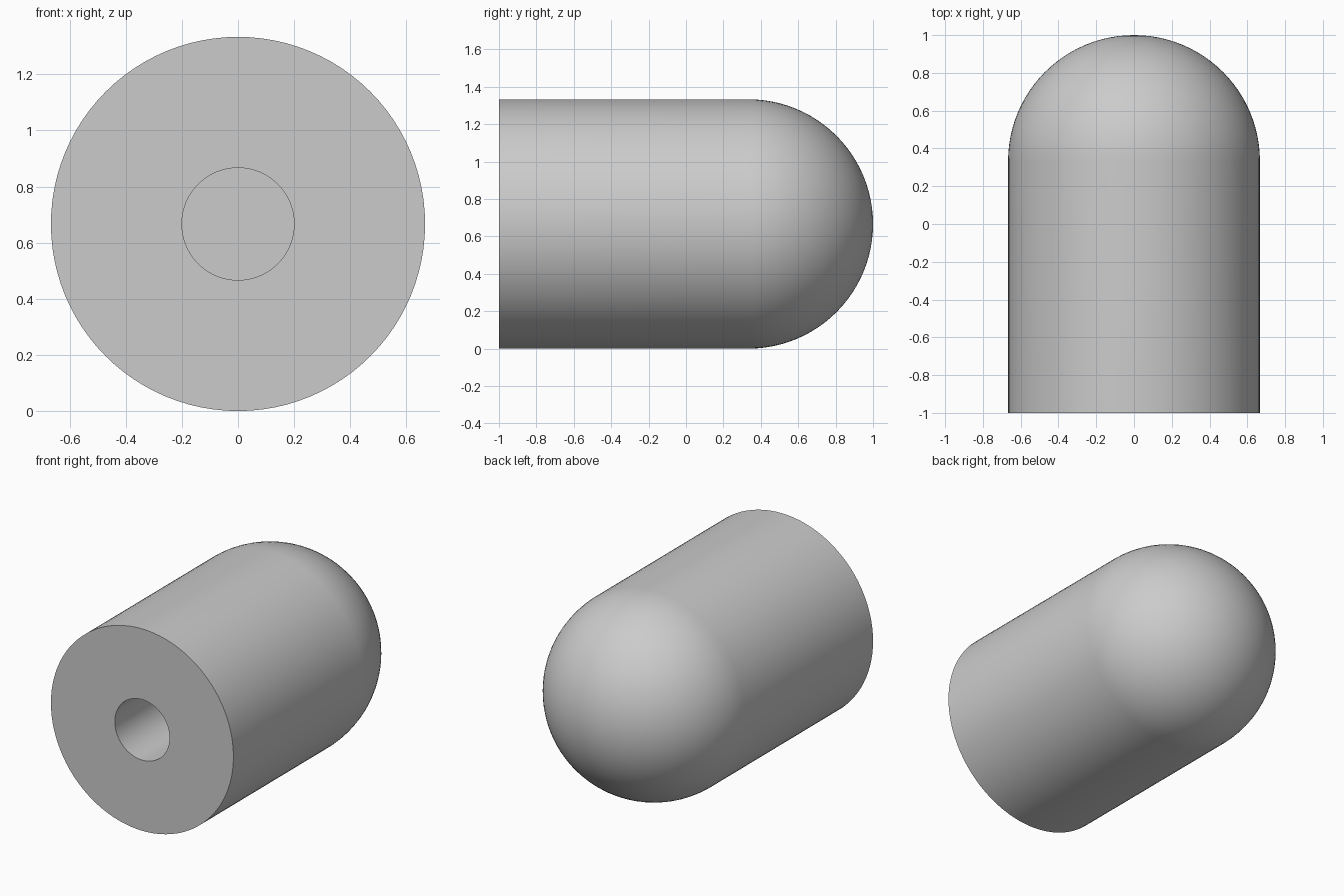
import bpy, bmesh, math
from mathutils import Vector

cube = bpy.data.objects.get("Cube")
if cube:
    bpy.data.objects.remove(cube, do_unlink=True)

R = 2 / 3          # body radius
BORE = 0.2         # hole radius
FRONT, SHOULDER = -1.0, 1 - R
BORE_END = SHOULDER
SIDES, RINGS = 96, 24

# Grey material
grey = bpy.data.materials.new("plain_grey")
grey.use_nodes = True
colour = (0.6, 0.6, 0.6, 1)
grey.diffuse_color = colour
grey.node_tree.nodes["Principled BSDF"].inputs["Base Color"].default_value = colour

# Half profile: bore floor, bore wall, front face, body wall, dome
profile = [(0, BORE_END), (BORE, BORE_END), (BORE, FRONT), (R, FRONT)]
for i in range(RINGS + 1):
    a = math.pi / 2 * i / RINGS
    r = 0 if i == RINGS else R * math.cos(a)
    profile.append((r, SHOULDER + R * math.sin(a)))

# Revolve the profile around the long axis
bm = bmesh.new()
verts = [bm.verts.new((r, y, R)) for r, y in profile]
edges = [bm.edges.new(pair) for pair in zip(verts, verts[1:])]
bmesh.ops.spin(bm, geom=verts + edges, cent=Vector((0, 0, R)), axis=Vector((0, 1, 0)),
               angle=2 * math.pi, steps=SIDES, use_duplicate=False)
bmesh.ops.remove_doubles(bm, verts=bm.verts[:], dist=1e-4)
bmesh.ops.recalc_face_normals(bm, faces=bm.faces[:])

mesh = bpy.data.meshes.new("domed_body")
bm.to_mesh(mesh)
bm.free()
mesh.materials.append(grey)
body = bpy.data.objects.new("domed_body", mesh)
bpy.context.collection.objects.link(body)

# Smooth walls, sharp rims
bpy.ops.object.select_all(action="DESELECT")
body.select_set(True)
bpy.context.view_layer.objects.active = body
bpy.ops.object.shade_smooth_by_angle(angle=math.radians(30))
